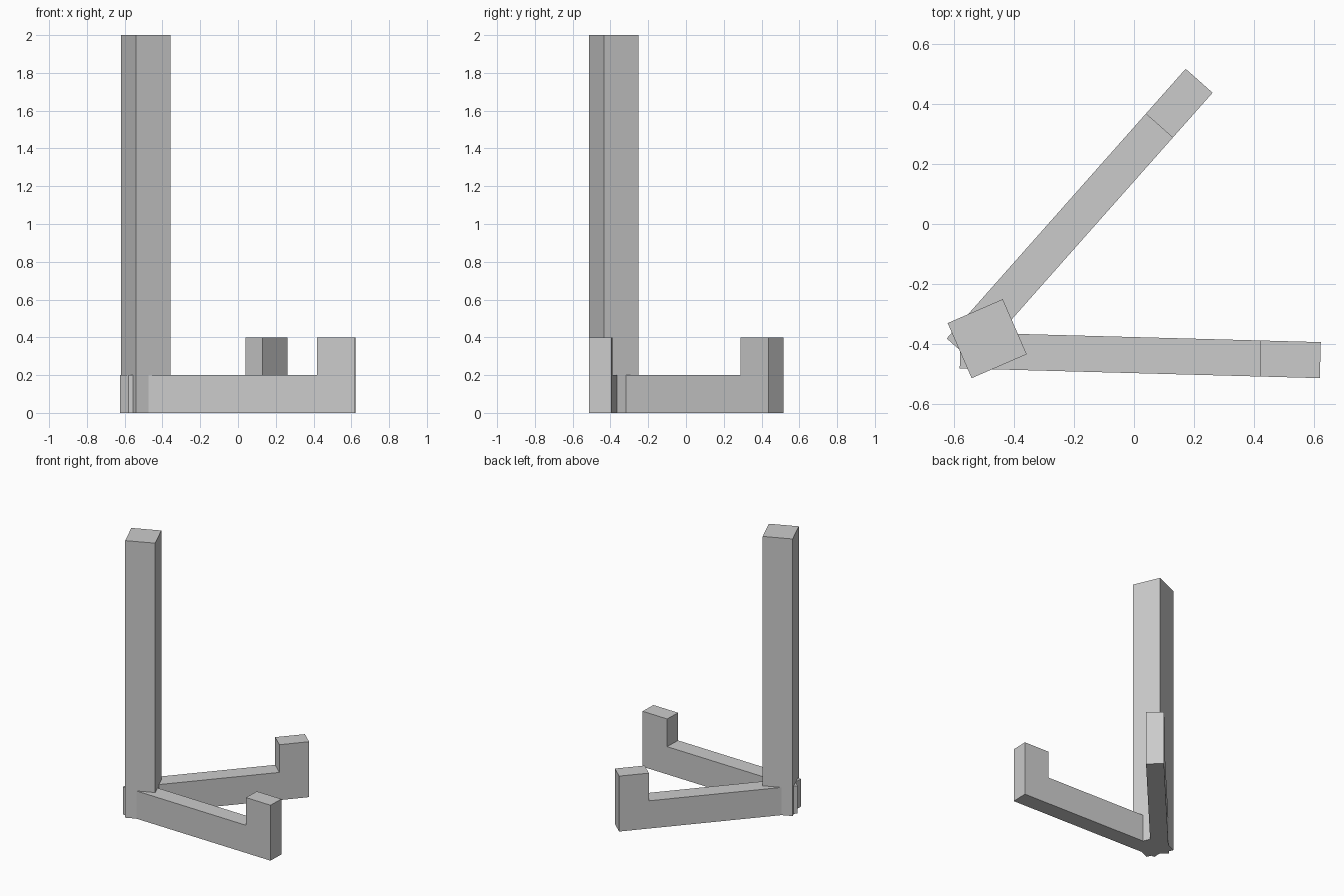
import bpy, bmesh
from math import radians
from mathutils import Matrix, Vector

cube = bpy.data.objects.get("Cube")
if cube:
    bpy.data.objects.remove(cube, do_unlink=True)

# Single grey material
grey = bpy.data.materials.new("light_grey")
grey.use_nodes = True
colour = (0.6, 0.6, 0.6, 1)
grey.diffuse_color = colour
grey.node_tree.nodes["Principled BSDF"].inputs["Base Color"].default_value = colour


def prism(name, profile, depth, matrix):
    """Extrude a flat outline by depth and place it with matrix."""
    bm = bmesh.new()
    face = bm.faces.new([bm.verts.new(p) for p in profile])
    out = bmesh.ops.extrude_face_region(bm, geom=[face])
    verts = [v for v in out["geom"] if isinstance(v, bmesh.types.BMVert)]
    bmesh.ops.translate(bm, verts=verts, vec=Vector(depth))
    bmesh.ops.recalc_face_normals(bm, faces=bm.faces)
    mesh = bpy.data.meshes.new(name)
    bm.to_mesh(mesh)
    bm.free()
    mesh.materials.append(grey)
    obj = bpy.data.objects.new(name, mesh)
    obj.matrix_world = matrix
    bpy.context.collection.objects.link(obj)
    return obj


def placed(x, y, degrees):
    return Matrix.Translation((x, y, 0)) @ Matrix.Rotation(radians(degrees), 4, "Z")


# Upright square post
h = 0.1
prism("post", [(-h, -h, 0), (h, -h, 0), (h, h, 0), (-h, h, 0)], (0, 0, 2),
      placed(-0.489, -0.382, 23.5))

# Two L-shaped arms fanning out from one pivot, each with a raised end
half = 0.06
outline = [(0, 0), (1.2, 0), (1.2, 0.4), (1.0, 0.4), (1.0, 0.2), (0, 0.2)]
for name, angle in (("front_arm", -1.55), ("rear_arm", 48.45)):
    prism(name, [(x, -half, z) for x, z in outline], (0, 2 * half, 0),
          placed(-0.579, -0.421, angle))
